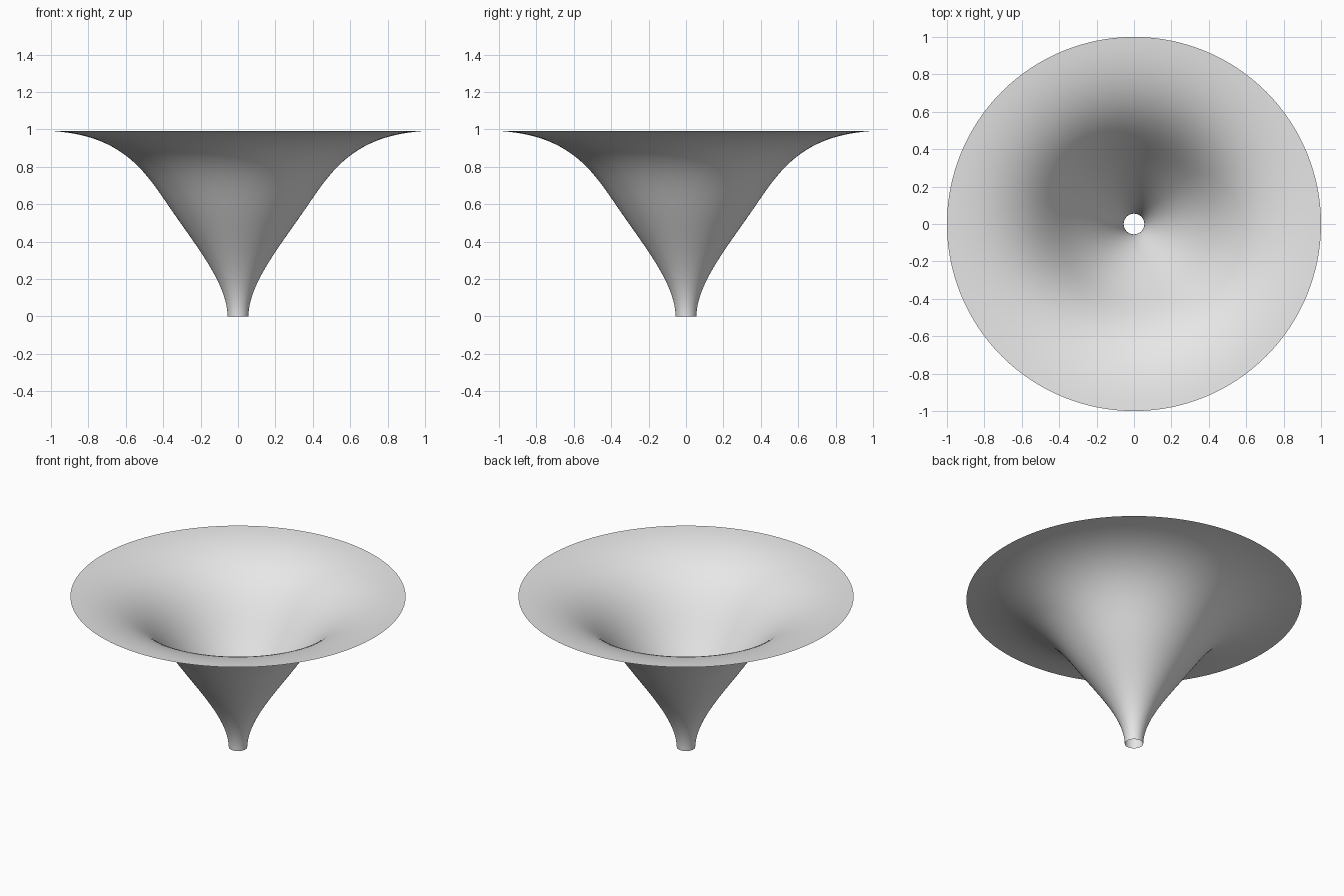
import bpy
import bmesh
import math
from mathutils import Vector
from mathutils.geometry import interpolate_bezier

cube = bpy.data.objects.get("Cube")
if cube:
    bpy.data.objects.remove(cube, do_unlink=True)

SEGMENTS = 128
STEPS = 25

# Light grey material
grey = bpy.data.materials.new("light_grey")
grey.use_nodes = True
color = (0.8, 0.8, 0.8, 1)
grey.diffuse_color = color
grey.node_tree.nodes["Principled BSDF"].inputs["Base Color"].default_value = color


def point(r, z):
    return Vector((r, 0, z))


# Horn profile: narrow neck, sloping wall, flared rim
neck = interpolate_bezier(point(0.055, 0), point(0.06, 0.18),
                          point(0.22, 0.37), point(0.37, 0.59), STEPS)
flare = interpolate_bezier(point(0.37, 0.59), point(0.50, 0.78),
                           point(0.62, 0.97), point(1, 0.992), STEPS)
profile = neck + flare[1:]

# Revolve the profile into an open thin shell
bm = bmesh.new()
verts = [bm.verts.new(p) for p in profile]
edges = [bm.edges.new(pair) for pair in zip(verts, verts[1:])]
bmesh.ops.spin(bm, geom=verts + edges, cent=(0, 0, 0), axis=(0, 0, 1),
               angle=math.tau, steps=SEGMENTS, use_merge=True)
bmesh.ops.remove_doubles(bm, verts=bm.verts, dist=0.0001)

# Face the shell towards its open top
bm.normal_update()
if sum(f.normal.z for f in bm.faces) < 0:
    bmesh.ops.reverse_faces(bm, faces=bm.faces)
for face in bm.faces:
    face.smooth = True

mesh = bpy.data.meshes.new("funnel")
bm.to_mesh(mesh)
bm.free()
mesh.materials.append(grey)
funnel = bpy.data.objects.new("funnel", mesh)
bpy.context.collection.objects.link(funnel)
